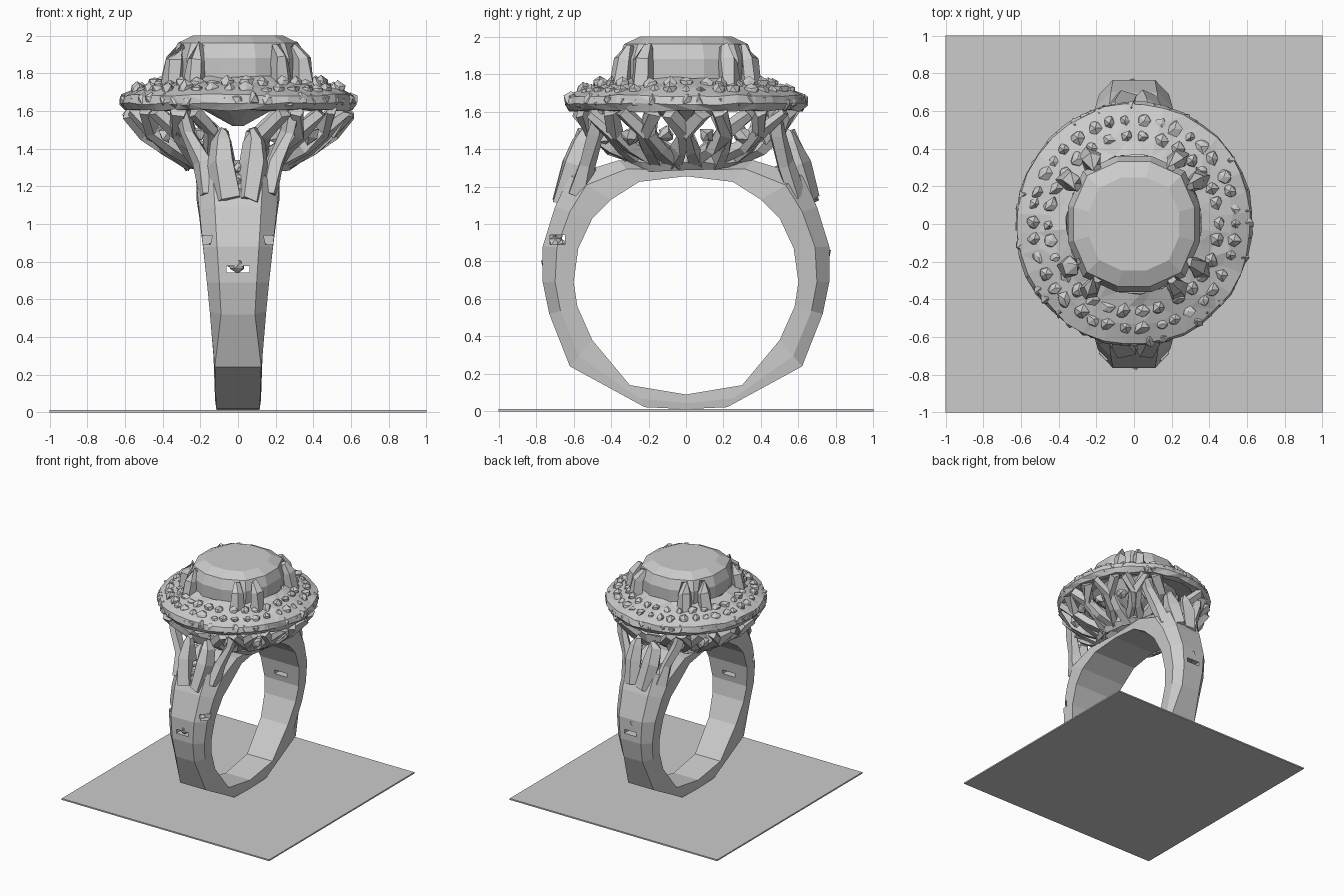
import bpy, bmesh, math, random
from mathutils import Vector

if "Cube" in bpy.data.objects:
    bpy.data.objects.remove(bpy.data.objects["Cube"])

random.seed(4)


def finish(name, bm):
    bmesh.ops.recalc_face_normals(bm, faces=bm.faces)
    me = bpy.data.meshes.new(name)
    bm.to_mesh(me)
    bm.free()
    ob = bpy.data.objects.new(name, me)
    bpy.context.scene.collection.objects.link(ob)
    return ob


def jitter(bm, amount):
    for v in bm.verts:
        v.co += Vector([random.uniform(-amount, amount) for _ in range(3)])


def skin(bm, loops, close_ends=False, wrap=False):
    """Bridge a list of equal-length point loops."""
    rows = [[bm.verts.new(p) for p in loop] for loop in loops]
    n = len(rows[0])
    pairs = list(zip(rows, rows[1:])) + ([(rows[-1], rows[0])] if wrap else [])
    for a, b in pairs:
        for i in range(n):
            j = (i + 1) % n
            bm.faces.new((a[i], a[j], b[j], b[i]))
    if close_ends:
        bm.faces.new(rows[0])
        bm.faces.new(rows[-1])


def oval(rx, ry, z, n, power=2.0):
    pts = []
    for i in range(n):
        a = 2 * math.pi * (i + 0.5) / n
        c, s = math.cos(a), math.sin(a)
        k = (abs(c) ** power + abs(s) ** power) ** (-1 / power)
        pts.append((rx * k * c, ry * k * s, z))
    return pts


def strut(bm, path, radii, n=5):
    """Faceted rod along a path with a radius for each point."""
    pts = [Vector(p) for p in path]
    loops = []
    for i, p in enumerate(pts):
        d = (pts[min(i + 1, len(pts) - 1)] - pts[max(i - 1, 0)]).normalized()
        u = d.cross(Vector((0.3, 0.2, 1)) if abs(d.z) < 0.9 else Vector((1, 0.2, 0))).normalized()
        w = d.cross(u)
        loops.append([p + radii[i] * (math.cos(t) * u + math.sin(t) * w)
                      for t in [2 * math.pi * k / n for k in range(n)]])
    skin(bm, loops, close_ends=True)


def stone(bm, p, r):
    """Rough little faceted stone."""
    got = bmesh.ops.create_icosphere(bm, subdivisions=1, radius=r)
    for v in got["verts"]:
        v.co = v.co * random.uniform(0.7, 1.2) + Vector(p)


# Square display plate
bm = bmesh.new()
bmesh.ops.create_cube(bm, size=1)
for v in bm.verts:
    v.co = (v.co.x * 2, v.co.y * 2, v.co.z * 0.012 + 0.006)
finish("display_plate", bm)

# Ring band: inner y,z / outer y,z / half width, one half mirrored across y
stations = [
    (0, 0.09, 0, 0.012, 0.118), (0.30, 0.14, 0.22, 0.022, 0.122),
    (0.50, 0.38, 0.62, 0.24, 0.13), (0.58, 0.56, 0.73, 0.52, 0.15),
    (0.60, 0.69, 0.765, 0.69, 0.165), (0.575, 0.87, 0.765, 0.88, 0.185),
    (0.50, 1.03, 0.70, 1.09, 0.205), (0.40, 1.13, 0.62, 1.26, 0.22),
    (0.25, 1.225, 0.36, 1.34, 0.21), (0, 1.255, 0, 1.31, 0.20),
]
bm = bmesh.new()
loops = []
for iy, iz, oy, oz, w in stations:
    k = 0.95 if oz < 0.3 else 0.6
    my, mz = iy + (oy - iy) * 0.6, iz + (oz - iz) * 0.6
    loops.append([(-w, iy, iz), (w, iy, iz), (w, my, mz),
                  (k * w, oy, oz), (-k * w, oy, oz), (-w, my, mz)])
skin(bm, loops)
band = finish("ring_band", bm)
mirror = band.modifiers.new("mirror", 'MIRROR')
mirror.use_axis = (False, True, False)

# Pierced slots through the shoulders
bm = bmesh.new()
for loc, size in [((0, 0, 0.76), (0.12, 2, 0.035)), ((0, -0.685, 0.915), (1, 0.08, 0.05))]:
    got = bmesh.ops.create_cube(bm, size=1)
    for v in got["verts"]:
        v.co = Vector([c * s + o for c, s, o in zip(v.co, size, loc)])
cutter = finish("slot_cutter", bm)
cutter.hide_render = True
cutter.hide_viewport = True
cut = band.modifiers.new("slots", 'BOOLEAN')
cut.operation = 'DIFFERENCE'
cut.solver = 'EXACT'
cut.object = cutter

# Rough pave stones on the shoulders
bm = bmesh.new()
for s in (-1, 1):
    for row in range(9):
        z = 0.8 + row * 0.06
        y = 0.755 - max(0, z - 0.87) * 0.36
        half = 0.115 + (z - 0.75) * 0.09
        for i in range(5):
            t = i / 2 - 1
            if row == 2 and abs(t) > 0.9:
                continue
            x = t * half + random.uniform(-0.015, 0.015)
            stone(bm, (x, s * (y - 0.02 - 0.075 * t * t), z + random.uniform(-0.02, 0.02)),
                  random.uniform(0.028, 0.042))
finish("shoulder_stones", bm)

# Leaf prongs and forked arms that carry the halo
bm = bmesh.new()
for s in (-1, 1):
    for m in (-1, 1):
        strut(bm, [(m * 0.05, s * 0.65, 1.12), (m * 0.09, s * 0.59, 1.32),
                   (m * 0.09, s * 0.555, 1.44), (m * 0.07, s * 0.55, 1.50)],
              [0.07, 0.075, 0.055, 0.02])
        strut(bm, [(m * 0.15, s * 0.58, 1.15), (m * 0.19, s * 0.53, 1.32),
                   (m * 0.26, s * 0.49, 1.48), (m * 0.30, s * 0.47, 1.62)],
              [0.06, 0.05, 0.04, 0.04])
jitter(bm, 0.012)
finish("shoulder_prongs", bm)

# Open basket: upper rail and looping scrolls on both sides
bm = bmesh.new()


def basket_point(angle, t, side):
    r = 0.25 + 0.34 * t ** 0.8
    return (side * r * math.cos(angle), r * 1.04 * math.sin(angle), 1.34 + 0.26 * t ** 1.3)


for side in (-1, 1):
    for i in range(6):
        a = math.radians(-62 + i * 24.8)
        d = math.radians(12)
        for m in (-1, 1):
            strut(bm, [basket_point(a + m * o * d, t, side) for o, t in
                       [(0, 0), (0.7, 0.35), (1.0, 0.65), (0.35, 1.0)]],
                  [0.05, 0.042, 0.045, 0.04])
        stone(bm, basket_point(a, 0.6, side), 0.045)
    strut(bm, [basket_point(math.radians(g), 0.03, side) for g in range(-70, 71, 20)],
          [0.05] * 8)
jitter(bm, 0.014)
finish("basket_scrolls", bm)

# Halo plate, hollow underneath
bm = bmesh.new()
profile = [(0.36, 1.70), (0.50, 1.66), (0.55, 1.605), (0.605, 1.605), (0.63, 1.64),
           (0.62, 1.685), (0.52, 1.725), (0.43, 1.755), (0.36, 1.78)]
skin(bm, [oval(r, r * 1.03, z, 36) for r, z in profile], wrap=True)
jitter(bm, 0.007)
bmesh.ops.triangulate(bm, faces=bm.faces)
finish("halo_plate", bm)

# Rough stones around the halo
bm = bmesh.new()
for r, z, count, size in [(0.60, 1.655, 44, 0.038), (0.535, 1.71, 38, 0.042), (0.45, 1.74, 30, 0.042)]:
    for i in range(count):
        a = 2 * math.pi * i / count + random.uniform(-0.03, 0.03)
        stone(bm, (r * math.cos(a), r * 1.03 * math.sin(a), z + random.uniform(-0.01, 0.01)),
              size * random.uniform(0.8, 1.1))
finish("halo_stones", bm)

# Cushion-cut centre stone with pointed underside
bm = bmesh.new()
gem = [(0.03, 1.52), (0.20, 1.61), (0.36, 1.77), (0.365, 1.88), (0.335, 1.96), (0.25, 2.0)]
skin(bm, [oval(r * 0.97, r, z, 12, 2.6) for r, z in gem], close_ends=True)
finish("centre_stone", bm)

# Claws gripping the centre stone
bm = bmesh.new()
for sx in (-1, 1):
    for sy in (-1, 1):
        for o in (-0.055, 0.055):
            x, y = sx * (0.28 + o), sy * (0.28 - o)
            strut(bm, [(x * 1.05, y * 1.05, 1.72), (x, y, 1.87), (x * 0.88, y * 0.88, 1.95)],
                  [0.06, 0.05, 0.025])
jitter(bm, 0.01)
finish("stone_claws", bm)
